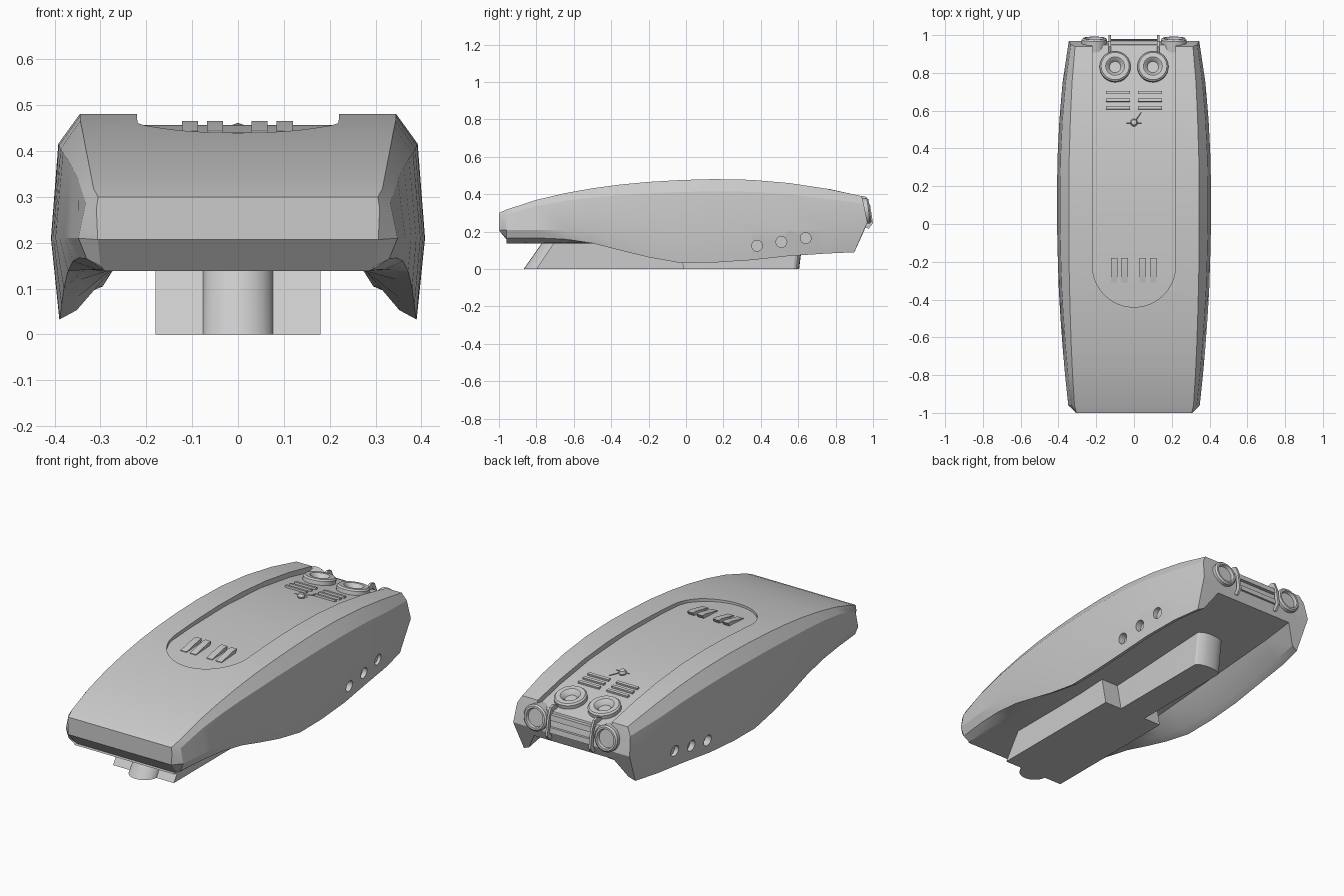
import bpy, bmesh, math
from mathutils import Vector, Matrix

if "Cube" in bpy.data.objects:
    bpy.data.objects.remove(bpy.data.objects["Cube"], do_unlink=True)

GREY = (0.6, 0.6, 0.6, 1)
grey = bpy.data.materials.new("hull_grey")
grey.use_nodes = True
grey.diffuse_color = GREY
grey.node_tree.nodes["Principled BSDF"].inputs["Base Color"].default_value = GREY


def finish(name, bm, angle=25):
    bmesh.ops.recalc_face_normals(bm, faces=bm.faces)
    me = bpy.data.meshes.new(name)
    bm.to_mesh(me)
    bm.free()
    ob = bpy.data.objects.new(name, me)
    bpy.context.collection.objects.link(ob)
    me.materials.append(grey)
    shade(ob, angle)
    return ob


def activate(ob):
    bpy.ops.object.select_all(action='DESELECT')
    ob.select_set(True)
    bpy.context.view_layer.objects.active = ob


def shade(ob, angle=25):
    activate(ob)
    bpy.ops.object.shade_smooth_by_angle(angle=math.radians(angle))


def loft(name, rings, caps=None):
    """Skin closed rings; caps lists index groups for the end faces."""
    bm = bmesh.new()
    vs = [[bm.verts.new(p) for p in r] for r in rings]
    n = len(rings[0])
    for a, b in zip(vs, vs[1:]):
        for i in range(n):
            bm.faces.new((a[i], a[(i + 1) % n], b[(i + 1) % n], b[i]))
    for end in (vs[0], vs[-1]):
        for group in caps or [range(n)]:
            bm.faces.new([end[i] for i in group])
    return finish(name, bm)


def prism_x(name, profile, x, width):
    return loft(name, [[(x + s * width / 2, y, z) for y, z in profile] for s in (-1, 1)])


def lathe(name, profile, matrix, steps=32):
    """Spin a (radius, height) profile round its axis, then place it."""
    bm = bmesh.new()
    vs = [bm.verts.new((r, 0, h)) for r, h in profile]
    edges = [bm.edges.new(e) for e in zip(vs, vs[1:])]
    bmesh.ops.spin(bm, geom=vs + edges, cent=(0, 0, 0), axis=(0, 0, 1),
                   angle=math.tau, steps=steps)
    bmesh.ops.remove_doubles(bm, verts=bm.verts, dist=1e-5)
    bmesh.ops.transform(bm, matrix=matrix, verts=bm.verts)
    return finish(name, bm, 30)


def cut(ob, cutter):
    mod = ob.modifiers.new("cut", 'BOOLEAN')
    mod.operation, mod.solver, mod.object = 'DIFFERENCE', 'EXACT', cutter
    activate(ob)
    bpy.ops.object.modifier_apply(modifier=mod.name)
    bpy.data.objects.remove(cutter, do_unlink=True)


def interp(table, y):
    for (y0, z0), (y1, z1) in zip(table, table[1:]):
        if y <= y1:
            break
    return z0 + (z1 - z0) * (y - y0) / (y1 - y0)


# Hull: half sections from deck edge, shoulder, flank, skirt, inner skirt to belly
def section(half):
    return [Vector(p) for p in half] + [Vector((-x, y, z)) for x, y, z in reversed(half)]


stations = [  # y, deck x, deck z, shoulder z, flank x, skirt z
    (-.96, .315, .318, .288, .348, .165), (-.8, .325, .37, .338, .365, .167),
    (-.65, .332, .405, .365, .378, .160), (-.5, .337, .432, .383, .389, .138),
    (-.35, .341, .452, .395, .398, .10), (-.2, .344, .466, .405, .403, .063),
    (-.03, .345, .476, .412, .407, .033), (.15, .345, .481, .416, .408, .035),
    (.35, .343, .477, .413, .405, .048), (.55, .337, .460, .40, .395, .070),
    (.75, .328, .430, .375, .378, .083)]
rings = [section([(.305, -1, .30), (.309, -1, .275), (.306, -1, .207),
                  (.30, -.95, .15), (.295, -.945, .14), (.285, -.94, .138)])]
for y, dx, dz, sz, fx, kz in stations:
    belly = max(.138, .15 + .05 * y)
    rings.append(section([(dx, y, dz), (fx - .016, y, sz), (fx, y, .21), (fx - .018, y, kz),
                          (fx - .055, y, min(kz + .02, .142)), (.27 - .03 * y, y, belly)]))
rings.append(section([(.312, .94, .39), (.335, .95, .35), (.345, .97, .25),
                      (.33, .90, .09), (.295, .907, .105), (.235, .95, .20)]))
hull = loft("hull", rings, [(0, 1, 10, 11), (1, 2, 9, 10), (2, 3, 4, 5, 6, 7, 8, 9)])

# Rounded deck recess, open at the rear
floor = [(-.6, .415), (-.44, .428), (-.3, .441), (-.1, .452), (.2, .457),
         (.5, .440), (.75, .403), (1.1, .325)]
R = .22
samples = [(-R - R * math.cos(t), R * math.sin(t))
           for t in [math.pi / 2 * (i + .4) / 14 for i in range(14)]]
samples += [(y, R) for y in (-.1, .05, .2, .35, .5, .62, .75, 1.1)]
cut(hull, loft("recess_cutter", [[(-w, y, interp(floor, y)), (w, y, interp(floor, y)),
                                  (w, y, .7), (-w, y, .7)] for y, w in samples]))

# Round ports in both flanks
for s in (-1, 1):
    for i in range(3):
        m = Matrix.Translation((s * .41, .38 + .13 * i, .125 + .02 * i)) @ Matrix.Rotation(math.pi / 2, 4, 'Y')
        cut(hull, lathe("port_cutter", [(0, -.05), (.029, -.05), (.029, .05), (0, .05)], m, 24))
shade(hull)


# Belly keel: a wide front block over a long narrow rounded bar
def keel_outline(z):
    f, b = .7 * z, .12 * z
    front = [(-.078 * math.cos(t), -.79 + f - .078 * math.sin(t), z)
             for t in [math.pi * i / 12 for i in range(13)]]
    back = [(.078 * math.cos(t), .575 + b + .03 * math.sin(t), z)
            for t in [math.pi * i / 8 for i in range(9)]]
    return front + back


loft("keel_bar", [keel_outline(0), keel_outline(.18)])
prism_x("keel_block", [(-.80, 0), (-.01, 0), (-.045, .18), (-.68, .18)], 0, .36)


def seat(x, y, lift=0):
    """Frame resting on the recess floor and following its slope."""
    slope = math.atan2(interp(floor, y + .02) - interp(floor, y - .02), .04)
    return Matrix.Translation((x, y, interp(floor, y) + lift)) @ Matrix.Rotation(slope, 4, 'X')


# Deck wedges
for x in (-.105, -.05, .047, .102):
    prism_x("deck_wedge", [(-.31, .43), (-.31, .444), (-.205, .466), (-.18, .466), (-.195, .44)], x, .035)

# Vent slats and round intakes
for s in (-1, 1):
    for y in (.615, .655, .695):
        bm = bmesh.new()
        bmesh.ops.create_cube(bm, size=1, matrix=seat(s * .085, y) @ Matrix.Diagonal((.125, .016, .02, 1)))
        finish("vent_slat", bm)
    lathe("intake_ring", [(.082, -.03), (.082, .02), (.074, .028), (.05, .028), (.042, .022),
                          (.03, .003), (0, .003)], seat(s * .1, .83))

# Sensor knob with a whisker
lathe("sensor_knob", [(0, -.01), (.014, -.005), (.02, .008), (.014, .022), (0, .027)], seat(0, .535), 16)
for a, length in ((-.6, .07), (1.57, .04), (-1.57, .04)):
    m = seat(0, .535, .012) @ Matrix.Rotation(a, 4, 'Z') @ Matrix.Rotation(-math.pi / 2, 4, 'X')
    lathe("sensor_whisker", [(0, 0), (.003, 0), (.002, length), (0, length)], m, 8)

# Rear thrusters, clamps and cross bars
for s in (-1, 1):
    m = Matrix.Translation((s * .21, .958, .31)) @ Matrix.Rotation(math.radians(-82), 4, 'X')
    lathe("rear_thruster", [(.068, -.04), (.068, .018), (.06, .026), (.05, .026),
                            (.046, .01), (0, .01)], m)
    prism_x("rear_clamp", [(.90, .375), (.94, .392), (.965, .385), (.985, .34), (1, .245), (.975, .215),
                           (.95, .23), (.975, .25), (.97, .33), (.95, .365), (.90, .355)], s * .128, .012)
for y, z in ((.962, .335), (.968, .27)):
    prism_x("rear_bar", [(y - .03, z - .014), (y + .012, z - .014), (y + .008, z + .014), (y - .03, z + .014)],
            0, .25)
